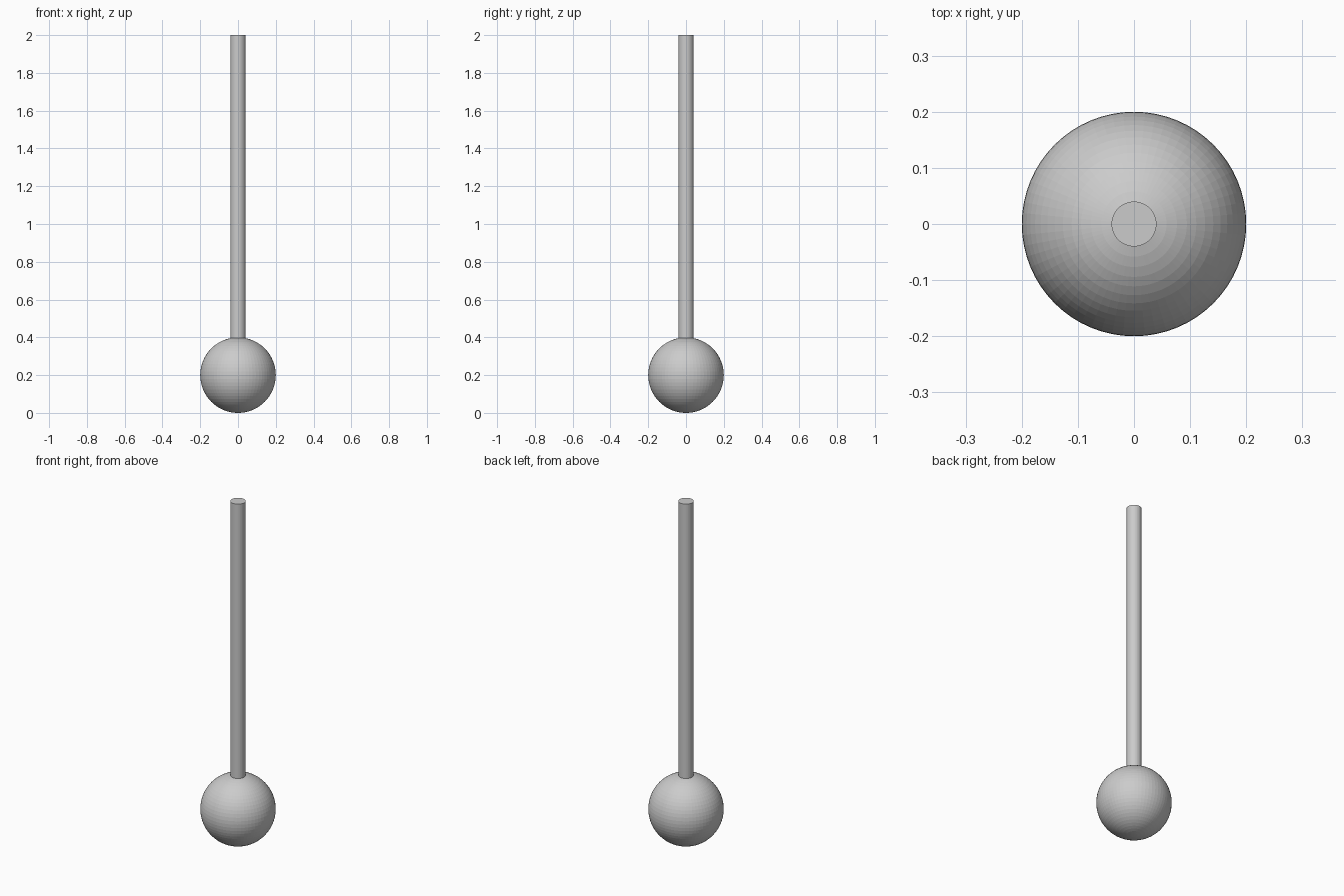
import bpy

if "Cube" in bpy.data.objects:
    bpy.data.objects.remove(bpy.data.objects["Cube"])

BALL_R = 0.2
ROD_R = 0.04
ROD_BOTTOM, ROD_TOP = 0.395, 2.0

# Ball resting on the ground, faceted
bpy.ops.mesh.primitive_uv_sphere_add(segments=64, ring_count=32, radius=BALL_R,
                                     location=(0, 0, BALL_R))
bpy.context.object.name = "ball"

# Upright rod, seated slightly into the top of the ball
bpy.ops.mesh.primitive_cylinder_add(vertices=64, radius=ROD_R,
                                    depth=ROD_TOP - ROD_BOTTOM,
                                    location=(0, 0, (ROD_TOP + ROD_BOTTOM) / 2))
bpy.context.object.name = "rod"
